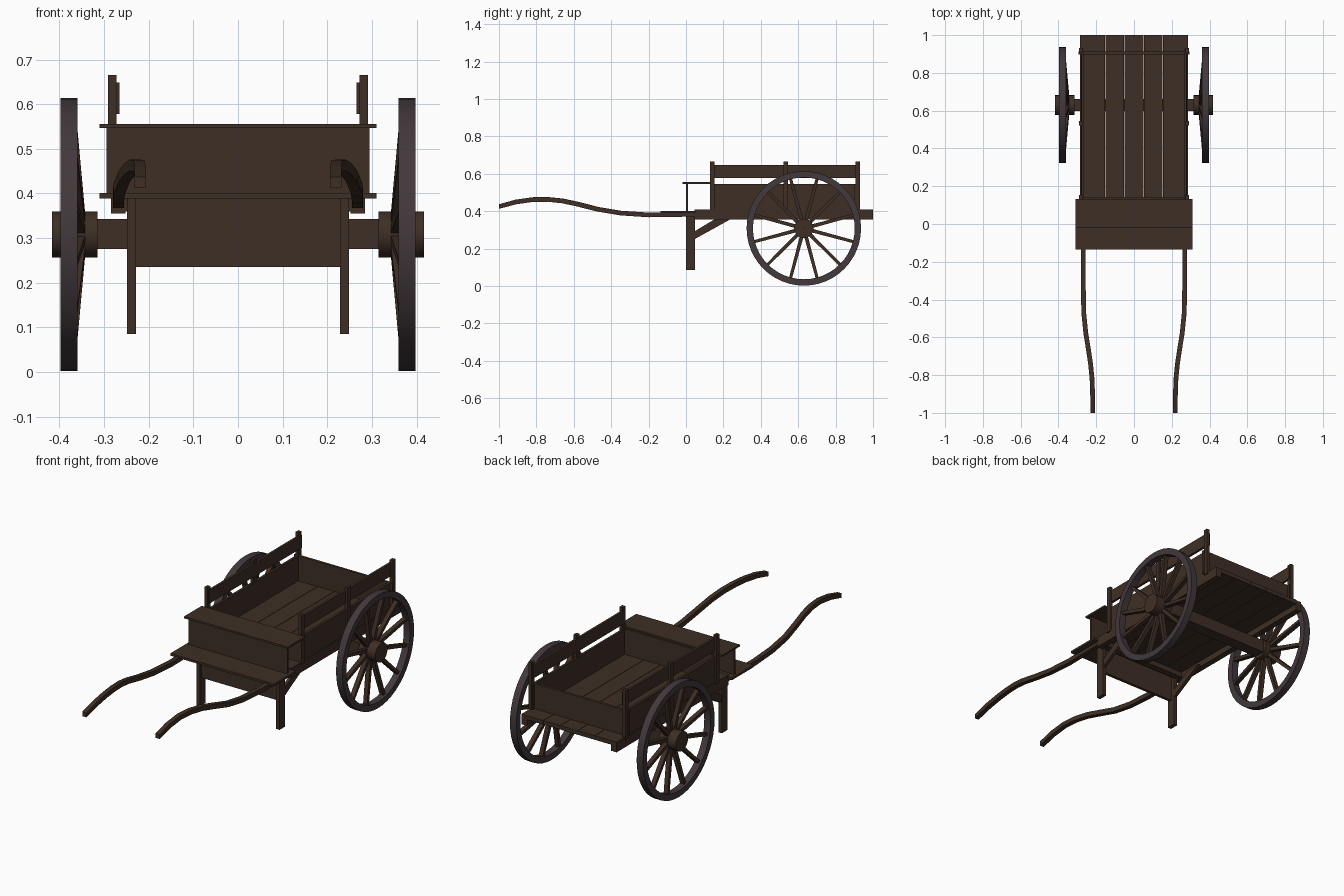
import bpy, bmesh, math
from mathutils import Vector, Matrix

if "Cube" in bpy.data.objects:
    bpy.data.objects.remove(bpy.data.objects["Cube"])


def material(name, rgb):
    m = bpy.data.materials.new(name)
    m.diffuse_color = (*rgb, 1)
    m.use_nodes = True
    m.node_tree.nodes["Principled BSDF"].inputs["Base Color"].default_value = m.diffuse_color
    return m


WOOD = material("dark brown wood", (0.048, 0.028, 0.018))
IRON = material("dark iron", (0.055, 0.040, 0.044))


def finish(name, bm, mat):
    bmesh.ops.recalc_face_normals(bm, faces=bm.faces)
    me = bpy.data.meshes.new(name)
    bm.to_mesh(me)
    bm.free()
    me.materials.append(mat)
    ob = bpy.data.objects.new(name, me)
    bpy.context.collection.objects.link(ob)
    return ob


def box(name, x, y, z, mat=WOOD):
    bm = bmesh.new()
    bmesh.ops.create_cube(bm, size=1)
    for v in bm.verts:
        v.co = Vector([(a + b) / 2 + c * (b - a) for c, (a, b) in zip(v.co, (x, y, z))])
    return finish(name, bm, mat)


def prism(name, profile, x0, x1):
    # side profile of (y, z) points extruded along x
    bm = bmesh.new()
    f = bm.faces.new([bm.verts.new((x0, y, z)) for y, z in profile])
    r = bmesh.ops.extrude_face_region(bm, geom=[f])
    for v in r["geom"]:
        if isinstance(v, bmesh.types.BMVert):
            v.co.x = x1
    return finish(name, bm, WOOD)


def lathe(name, profile, steps, mat):
    # closed (x, radius) profile spun round the wheel centre
    bm = bmesh.new()
    rings = []
    for i in range(steps):
        a = 2 * math.pi * i / steps
        rings.append([bm.verts.new((x, CY + r * math.cos(a), CZ + r * math.sin(a))) for x, r in profile])
    n = len(profile)
    for i in range(steps):
        p, q = rings[i], rings[(i + 1) % steps]
        for j in range(n):
            k = (j + 1) % n
            bm.faces.new((p[j], p[k], q[k], q[j]))
    ob = finish(name, bm, mat)
    bpy.ops.object.select_all(action='DESELECT')
    ob.select_set(True)
    bpy.context.view_layer.objects.active = ob
    bpy.ops.object.shade_smooth_by_angle(angle=math.radians(30))
    return ob


CY, CZ, R = 0.63, 0.308, 0.306

# bed: floor planks between two long rails
n, w = 5, 0.51 / 5
for i in range(n):
    x = -0.255 + i * w
    box("floor_plank", (x + 0.001, x + w - 0.001), (0.045, 1.0), (0.388, 0.41))
box("front_cross_beam", (-0.255, 0.255), (0.045, 0.08), (0.36, 0.388))

# tailgate and headboard
box("tailgate", (-0.295, 0.295), (0.898, 0.912), (0.41, 0.545))
box("headboard", (-0.268, 0.268), (0.13, 0.142), (0.41, 0.548))

# driver bench, front panel and footboard
box("seat", (-0.31, 0.31), (-0.018, 0.132), (0.546, 0.556))
box("seat_front", (-0.295, 0.295), (0.0, 0.011), (0.4, 0.546))
box("footboard", (-0.31, 0.31), (-0.136, 0.05), (0.389, 0.401))
box("lower_front_panel", (-0.228, 0.228), (0.012, 0.028), (0.235, 0.389))

# axle
box("axle", (-0.318, 0.318), (0.598, 0.662), (0.275, 0.343))

# shaft centre line (x, y, z)
PATH = [(0.268, 0.06, 0.384), (0.268, -0.2, 0.38), (0.268, -0.35, 0.39),
        (0.266, -0.47, 0.41), (0.255, -0.58, 0.438), (0.242, -0.66, 0.455),
        (0.23, -0.74, 0.463), (0.222, -0.82, 0.462), (0.219, -0.91, 0.449), (0.219, -1.0, 0.425)]

for s, side in ((1, "right"), (-1, "left")):
    def X(a, b):
        return tuple(sorted((s * a, s * b)))

    box(side + "_bed_rail", X(0.252, 0.285), (0.045, 1.0), (0.355, 0.41))
    box(side + "_side_board", X(0.268, 0.281), (0.132, 0.925), (0.41, 0.545))
    box(side + "_upper_rail", X(0.266, 0.279), (0.136, 0.925), (0.578, 0.648))
    for y in (0.129, 0.522, 0.907):
        box(side + "_post", X(0.272, 0.291), (y, y + 0.024), (0.4, 0.665))

    # front leg and its brace
    box(side + "_leg", X(0.228, 0.249), (0.0, 0.048), (0.085, 0.389))
    prism(side + "_leg_brace", [(0.045, 0.25), (0.24, 0.358), (0.155, 0.358), (0.045, 0.292)], s * 0.23, s * 0.247)

    # curved shaft swept with a square section
    bm = bmesh.new()
    rings = []
    for i, p in enumerate(PATH):
        a, b = Vector(PATH[max(i - 1, 0)]), Vector(PATH[min(i + 1, len(PATH) - 1)])
        t = (b - a).normalized()
        u = t.cross(Vector((0, 0, 1))).normalized()
        v = u.cross(t)
        ring = []
        for du, dv in ((1, 1), (-1, 1), (-1, -1), (1, -1)):
            c = Vector(p) + u * du * 0.0125 + v * dv * 0.0125
            if i == len(PATH) - 1:
                c.y = -1.0
            ring.append(bm.verts.new((s * c.x, c.y, c.z)))
        rings.append(ring)
    for p, q in zip(rings, rings[1:]):
        for j in range(4):
            k = (j + 1) % 4
            bm.faces.new((p[j], p[k], q[k], q[j]))
    bm.faces.new(rings[0])
    bm.faces.new(rings[-1])
    finish(side + "_shaft", bm, WOOD)

    # wheel: rim, hub and twelve dished spokes
    lathe(side + "_wheel_rim", [(s * 0.36, R), (s * 0.398, R), (s * 0.398, R - 0.034), (s * 0.36, R - 0.034)], 48, IRON)
    lathe(side + "_hub", [(s * 0.315, 0.001), (s * 0.315, 0.052), (s * 0.417, 0.052), (s * 0.417, 0.001)], 20, WOOD)
    bm = bmesh.new()
    for i in range(12):
        rot = Matrix.Rotation(math.radians(15 + 30 * i), 4, 'X')
        new = bmesh.ops.create_cube(bm, size=1)["verts"]
        for v in new:
            out = v.co.z > 0
            x = (0.375 if out else 0.353) + v.co.x * 0.024
            c = Vector((s * x, v.co.y * (0.016 if out else 0.02), 0.28 if out else 0.03))
            v.co = rot @ c + Vector((0, CY, CZ))
    finish(side + "_spokes", bm, WOOD)
